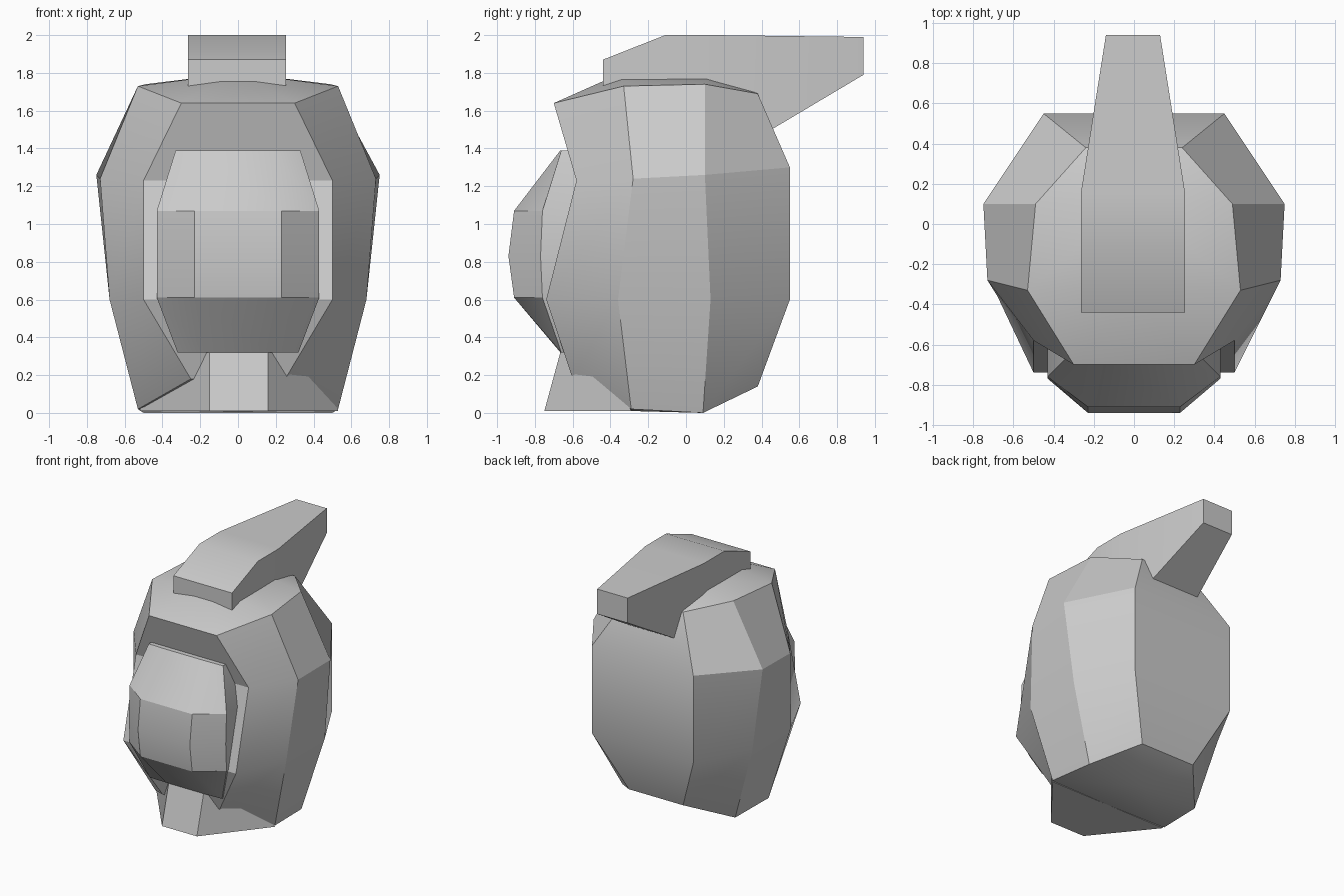
import bpy, bmesh, math

if "Cube" in bpy.data.objects:
    bpy.data.objects.remove(bpy.data.objects["Cube"])


def make(name, verts, faces):
    """Mesh from points and faces, outward normals, smooth below 30 degrees."""
    me = bpy.data.meshes.new(name)
    me.from_pydata(verts, [], faces)
    bm = bmesh.new()
    bm.from_mesh(me)
    bmesh.ops.recalc_face_normals(bm, faces=bm.faces)
    bm.to_mesh(me)
    bm.free()
    ob = bpy.data.objects.new(name, me)
    bpy.context.collection.objects.link(ob)
    bpy.ops.object.select_all(action='DESELECT')
    ob.select_set(True)
    bpy.context.view_layer.objects.active = ob
    bpy.ops.object.shade_smooth_by_angle(angle=math.radians(30))
    return ob


def loft(rings):
    """Points and side quads joining equal closed rings."""
    n = len(rings[0])
    verts = [p for r in rings for p in r]
    faces = [(k * n + i, k * n + (i + 1) % n, (k + 1) * n + (i + 1) % n, (k + 1) * n + i)
             for k in range(len(rings) - 1) for i in range(n)]
    return verts, faces


def mirrored(half):
    """Closed ring from its right half, listed front to back."""
    return half + [(-x, y, z) for x, y, z in reversed(half)]


# Barrel body: four rings, each half = front, side front, side back, back
rings = [mirrored(h) for h in (
    [(.25, -.60, .18), (.53, -.29, .02), (.50, .09, 0), (.24, .38, .14)],
    [(.50, -.74, .60), (.68, -.36, .60), (.68, .13, .60), (.45, .55, .60)],
    [(.50, -.58, 1.23), (.73, -.28, 1.24), (.75, .10, 1.26), (.45, .55, 1.30)],
    [(.30, -.70, 1.64), (.53, -.33, 1.73), (.49, .10, 1.74), (.24, .38, 1.69)])]
verts, faces = loft(rings)
# Raised top cap and underside, each fanned around a short centre ridge
for base, ridge in ((24, [(0, -.34, 1.80), (0, .11, 1.80)]),
                    (0, [(0, -.29, .01), (0, .09, 0)])):
    f = len(verts)
    b = f + 1
    verts += ridge
    for loop in ((7, 0, f), (0, 1, f), (7, 6, f), (1, 2, b, f), (6, 5, b, f),
                 (2, 3, b), (5, 4, b), (3, 4, b)):
        faces.append(tuple(i if i >= 32 else i + base for i in loop))
make("body", verts, faces)

# Bulging front door: rows of z, rim half width, rim y, front half width, front y
rows = [(.32, .32, -.66, .17, -.665), (.61, .43, -.76, .23, -.91),
        (.83, .43, -.77, .23, -.94), (1.07, .43, -.76, .23, -.91),
        (1.39, .33, -.66, .18, -.665)]
verts, faces = loft([[(w, -.55, z), (w, ry, z), (fw, fy, z),
                      (-fw, fy, z), (-w, ry, z), (-w, -.55, z)]
                     for z, w, ry, fw, fy in rows])
faces += [tuple(range(6)), tuple(range(24, 30))]
make("door", verts, faces)

# Tapering top spout: y, half width, bottom z, top z
sections = [(-.44, .26, 1.62, 1.87), (-.11, .26, 1.50, 2.0),
            (.15, .26, 1.32, 2.0), (.94, .135, 1.79, 1.99)]
verts, faces = loft([[(-w - .005, y, b), (w - .005, y, b), (w - .005, y, t), (-w - .005, y, t)]
                     for y, w, b, t in sections])
faces += [(0, 1, 2, 3), (12, 13, 14, 15)]
make("top_spout", verts, faces)

# Wedge foot under the door
bottom = [(-.52, -.29, .01), (-.15, -.75, .01), (.16, -.75, .01), (.53, -.29, .01)]
top = [(-.46, -.46, .26), (-.15, -.66, .34), (.16, -.66, .34), (.45, -.40, .26)]
verts, faces = loft([bottom, top])
faces += [(0, 1, 2, 3), (4, 5, 6, 7)]
make("front_foot", verts, faces)
